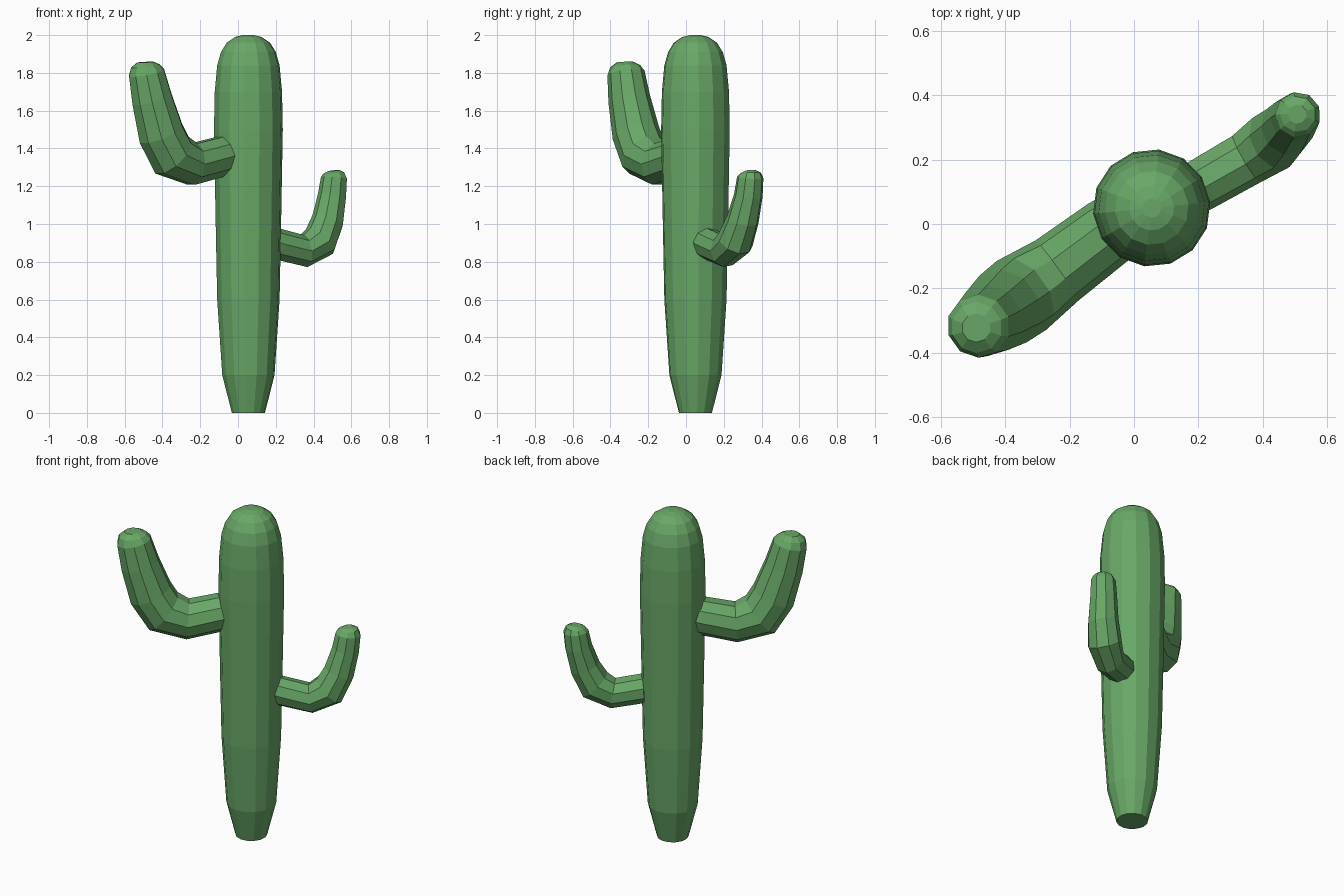
import bpy, bmesh, math
from mathutils import Vector

if "Cube" in bpy.data.objects:
    bpy.data.objects.remove(bpy.data.objects["Cube"])

green = bpy.data.materials.new("cactus green")
green.diffuse_color = (0.14, 0.39, 0.135, 1)
green.use_nodes = True
green.node_tree.nodes["Principled BSDF"].inputs["Base Color"].default_value = green.diffuse_color


def tube(name, path, sides, side_axis, turn=0.0):
    """Faceted tube through (x, y, z, radius) points, rings perpendicular to the path."""
    bm = bmesh.new()
    pts = [Vector(p[:3]) for p in path]
    side = Vector(side_axis).normalized()
    rings = []
    for i, p in enumerate(pts):
        a = (pts[i] - pts[i - 1]).normalized() if i > 0 else Vector()
        b = (pts[i + 1] - pts[i]).normalized() if i < len(pts) - 1 else Vector()
        t = a + b
        t = (t - side * t.dot(side)).normalized()
        up = t.cross(side)
        r = path[i][3]
        rings.append([bm.verts.new(p + r * (side * math.cos(w) + up * math.sin(w)))
                      for w in (math.tau * k / sides + turn for k in range(sides))])
    for lo, hi in zip(rings, rings[1:]):
        for k in range(sides):
            n = (k + 1) % sides
            bm.faces.new((lo[k], lo[n], hi[n], hi[k]))
    bm.faces.new(rings[0][::-1])
    bm.faces.new(rings[-1])
    bmesh.ops.recalc_face_normals(bm, faces=bm.faces)
    mesh = bpy.data.meshes.new(name)
    bm.to_mesh(mesh)
    bm.free()
    mesh.materials.append(green)
    ob = bpy.data.objects.new(name, mesh)
    bpy.context.collection.objects.link(ob)
    return ob


# Trunk: tapered foot, slight swelling upward, domed top
profile = [(0, .088), (.2, .139), (.6, .166), (1.0, .174), (1.5, .183),
           (1.7, .179), (1.84, .166), (1.91, .146), (1.96, .115), (1.99, .07), (2.0, .03)]
tube("trunk", [(.055, .05, z, r) for z, r in profile], 14, (1, 0, 0), 0.1)

# Upper left arm, leaning toward the front
tube("left_arm", [
    (.0, .03, 1.385, .10), (-.08, -.025, 1.36, .108), (-.24, -.145, 1.317, .115),
    (-.35, -.222, 1.365, .132), (-.408, -.265, 1.48, .127), (-.455, -.30, 1.66, .112),
    (-.484, -.318, 1.80, .099), (-.49, -.322, 1.835, .08), (-.491, -.323, 1.857, .045)],
    10, (.58, -.81, 0))

# Lower right arm, leaning toward the back
tube("right_arm", [
    (.12, .075, .92, .08), (.21, .125, .892, .084), (.35, .205, .857, .087),
    (.435, .262, .91, .098), (.477, .30, 1.02, .087), (.50, .33, 1.15, .077),
    (.51, .34, 1.245, .071), (.51, .342, 1.27, .056), (.508, .342, 1.283, .03)],
    9, (.5, -.86, 0))
